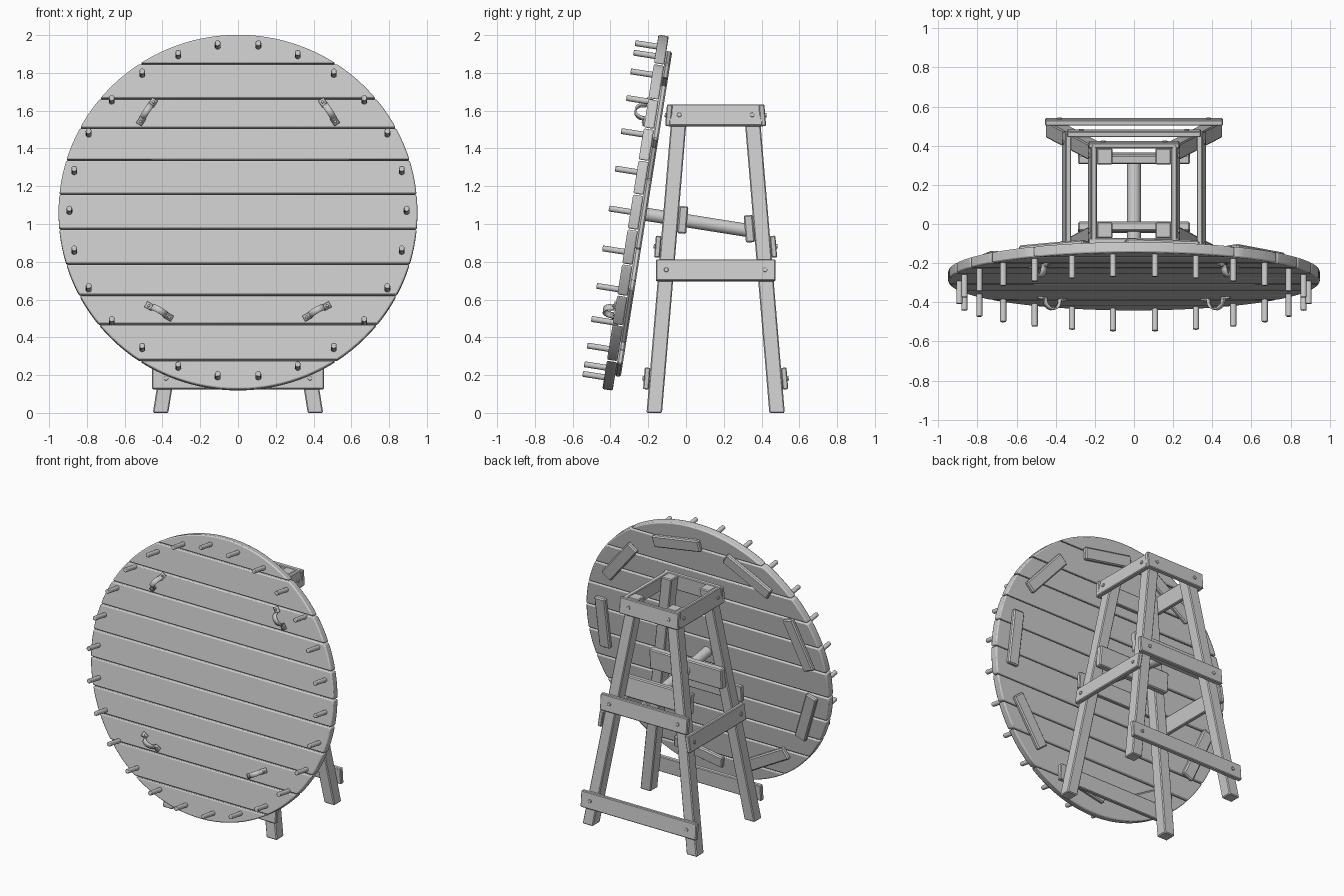
import bpy, bmesh
from math import sin, cos, pi, sqrt, atan, atan2, radians
from mathutils import Matrix, Vector

if "Cube" in bpy.data.objects:
    bpy.data.objects.remove(bpy.data.objects["Cube"])

T = Matrix.Translation
R = Matrix.Rotation


def finish(name, bm, mat, bevel=0.0, segs=1):
    bmesh.ops.recalc_face_normals(bm, faces=bm.faces[:])
    me = bpy.data.meshes.new(name)
    bm.to_mesh(me)
    bm.free()
    ob = bpy.data.objects.new(name, me)
    bpy.context.collection.objects.link(ob)
    ob.matrix_world = mat
    if bevel:
        m = ob.modifiers.new("bevel", 'BEVEL')
        m.width, m.segments = bevel, segs
        m.limit_method, m.angle_limit = 'ANGLE', radians(40)
    return ob


def smooth(ob):
    bpy.ops.object.select_all(action='DESELECT')
    ob.select_set(True)
    bpy.context.view_layer.objects.active = ob
    bpy.ops.object.shade_smooth_by_angle(angle=radians(35))


def box(name, mat, size, bevel=0.005):
    bm = bmesh.new()
    bmesh.ops.create_cube(bm, size=1, matrix=Matrix.Diagonal((*size, 1)))
    return finish(name, bm, mat, bevel)


def rod(name, mat, radius, y0, y1, bevel=0.0, sides=16):
    # cylinder along local y
    bm = bmesh.new()
    bmesh.ops.create_cone(bm, cap_ends=True, segments=sides, radius1=radius, radius2=radius,
                          depth=y1 - y0, matrix=T((0, (y0 + y1) / 2, 0)) @ R(pi / 2, 4, 'X'))
    ob = finish(name, bm, mat, bevel, 2)
    smooth(ob)
    return ob


# ---------- wheel, built upright then leaned back ----------
CZ, RAD, HALF = 1.06, 0.95, 0.0275
WHEEL = T((0, -0.267, CZ)) @ R(radians(-9), 4, 'X')

# planks cut to the circle
gaps = [1.845, 1.66, 1.505, 1.335, 1.155, 0.97, 0.785, 0.62, 0.465, 0.275]
edges = [RAD] + [(g - CZ) / 0.988 for g in gaps] + [-RAD]
for i in range(len(edges) - 1):
    hi = edges[i] - (0.003 if i else 0.0005)
    lo = edges[i + 1] + (0.003 if i < len(edges) - 2 else 0.0005)
    a0, a1 = [atan2(v, sqrt(RAD ** 2 - v * v)) for v in (lo, hi)]
    n = 16 if i in (0, len(edges) - 2) else 6
    arc = [(RAD * cos(a0 + (a1 - a0) * k / n), RAD * sin(a0 + (a1 - a0) * k / n)) for k in range(n + 1)]
    outline = arc + [(-x, z) for x, z in reversed(arc)]
    bm = bmesh.new()
    f = bm.faces.new([bm.verts.new((x, -HALF, z)) for x, z in outline])
    ext = bmesh.ops.extrude_face_region(bm, geom=[f])
    bmesh.ops.translate(bm, vec=(0, 2 * HALF, 0),
                        verts=[v for v in ext['geom'] if isinstance(v, bmesh.types.BMVert)])
    smooth(finish("wheel_plank", bm, WHEEL, 0.008, 2))

# rim pegs
for k in range(26):
    a = 2 * pi * (k + 0.5) / 26
    rod("rim_peg", WHEEL @ T((0.893 * sin(a), 0, 0.893 * cos(a))), 0.0155, -0.143, 0.0, 0.004)

# battens on the back
for k in range(9):
    m = WHEEL @ R(-radians(40 * k), 4, 'Y') @ T((0.81, HALF + 0.015, 0))
    box("back_batten", m, (0.085, 0.032, 0.38), 0.008)

# strap handles on the front
strap = [(-0.08, 0), (-0.042, 0)] + [(-0.042 * cos(pi * k / 10), 0.008 + 0.045 * sin(pi * k / 10))
                                    for k in range(1, 10)] + [(0.042, 0), (0.08, 0)]
for s in (-1, 1):
    for x, z, dx, dz in ((0.482, 0.535, -0.08, 0.125), (0.418, -0.535, 0.125, 0.07)):
        m = WHEEL @ T((s * x, -HALF - 0.001, z)) @ R(-atan2(dz, s * dx), 4, 'Y')
        bm = bmesh.new()
        rows = [[bm.verts.new((p, -0.004 - q, w)) for w in (-0.017, 0.017)] for p, q in strap]
        for r0, r1 in zip(rows, rows[1:]):
            bm.faces.new((r0[0], r0[1], r1[1], r1[0]))
        ob = finish("strap_handle", bm, m)
        sol = ob.modifiers.new("thickness", 'SOLIDIFY')
        sol.thickness, sol.offset = 0.008, 0
        smooth(ob)
        for p in (-0.063, 0.063):
            rod("handle_bolt", m @ T((p, 0, 0)), 0.008, -0.014, 0.0, 0.002, 12)

# axle
rod("axle", WHEEL, 0.035, 0.0, 0.61, 0.004, 24)

# ---------- stand ----------
MID, SX, SY, TOP, LEG = 0.157, 0.16, 0.084, 1.63, 0.041


def leg_x(z):
    return 0.41 - SX * z


def leg_y(z):
    return 0.325 - SY * z


# four splayed legs
for sx in (-1, 1):
    for sy in (-1, 1):
        bm = bmesh.new()
        bmesh.ops.create_cube(bm, size=1)
        for v in bm.verts:
            z = 0.0 if v.co.z < 0 else TOP
            v.co = Vector((sx * leg_x(z) + v.co.x * 2 * LEG,
                           MID + sy * leg_y(z) + v.co.y * 2 * LEG, z))
        finish("front_leg" if sy < 0 else "back_leg", bm, Matrix(), 0.006)

# front and back rails with bolts
for sy, side in ((-1, "front"), (1, "back")):
    tilt = R(sy * atan(SY), 4, 'X')
    for z in (0.182, 0.88, 1.575):
        m = T((0, MID + sy * (leg_y(z) + LEG + 0.014), z)) @ tilt
        box(side + "_rail", m, (2 * (leg_x(z) + LEG + 0.033), 0.03, 0.115))
        for sx in (-1, 1):
            y0, y1 = sorted((0, sy * 0.022))
            rod("rail_bolt", m @ T((sx * leg_x(z), 0, 0)), 0.012, y0, y1, 0.002, 12)
    # axle carrier on the inside of the legs
    z = 1.022 if sy < 0 else 0.975
    m = T((0, MID + sy * (leg_y(z) - LEG - 0.024), z)) @ tilt
    box(side + "_axle_board", m, (0.57, 0.048, 0.145), 0.007)

# side rails with bolts
for sx in (-1, 1):
    for z in (0.755, 1.575):
        m = T((sx * (leg_x(z) + LEG + 0.014), MID, z)) @ R(-sx * atan(SX), 4, 'Y')
        box("side_rail", m, (0.03, 2 * (leg_y(z) + LEG + 0.014), 0.115))
        for sy in (-1, 1):
            b = m @ T((0, sy * leg_y(z), 0)) @ R(-sx * pi / 2, 4, 'Z')
            rod("rail_bolt", b, 0.012, 0.0, 0.022, 0.002, 12)
